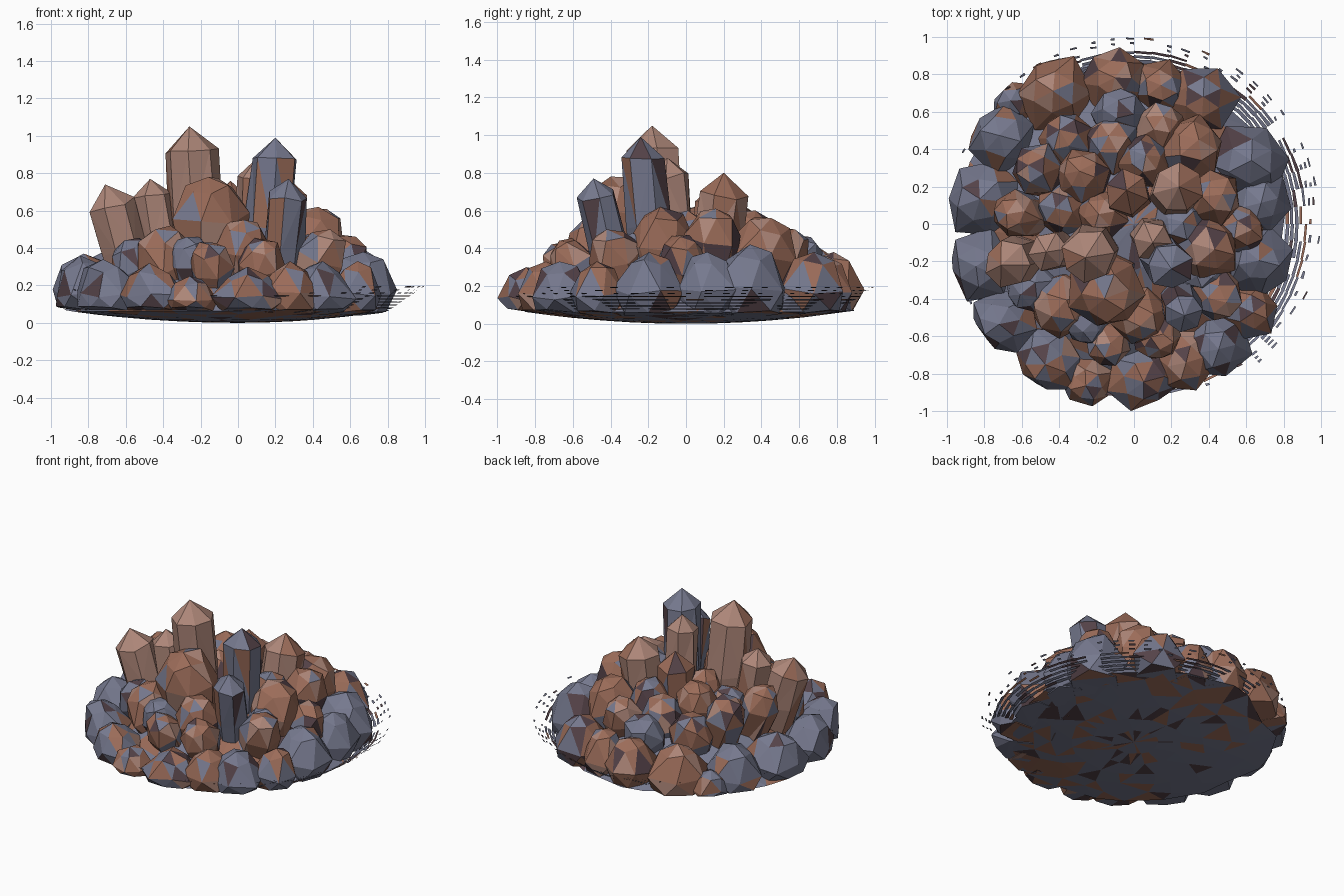
import bpy, bmesh, math, random
from mathutils import Vector

if "Cube" in bpy.data.objects:
    bpy.data.objects.remove(bpy.data.objects["Cube"])

random.seed(7)


def material(name, rgb):
    m = bpy.data.materials.new(name)
    m.diffuse_color = (*rgb, 1)
    m.use_nodes = True
    m.node_tree.nodes["Principled BSDF"].inputs["Base Color"].default_value = m.diffuse_color
    return m


MATS = [material("rust_stone", (0.33, 0.15, 0.10)),
        material("slate_stone", (0.18, 0.19, 0.27)),
        material("dark_stone", (0.09, 0.055, 0.065)),
        material("pale_stone", (0.42, 0.24, 0.19))]


def finish(bm, name, weights):
    """Turn a bmesh into a flat shaded object with patchy stone colours."""
    me = bpy.data.meshes.new(name)
    for f in bm.faces:
        f.material_index = random.choices(range(4), weights)[0]
    bm.to_mesh(me)
    bm.free()
    for m in MATS:
        me.materials.append(m)
    ob = bpy.data.objects.new(name, me)
    bpy.context.collection.objects.link(ob)


def bowl(r):
    return 0.07 * (r / 0.9) ** 2


def loft(bm, rings, tip):
    """Skin a list of vertex rings and close the top with a tip."""
    n = len(rings[0])
    for a, b in zip(rings, rings[1:]):
        for i in range(n):
            j = (i + 1) % n
            bm.faces.new((a[i], a[j], b[j], b[i]))
    for i in range(n):
        bm.faces.new((rings[-1][i], rings[-1][(i + 1) % n], tip))


def crystal(name, x, y, r, top, tone, tip=None, rim=False):
    """Faceted stone with a pointed or blunt head; rim stones sit upright."""
    tall = tip is not None
    k, lean = (0.85, 1) if tall else (1.0, 1.03) if rim else (0.72, 1.05)
    end = Vector((*(tip or (x * lean, y * lean)), top))
    base = Vector((x * k, y * k, 0.03 if rim else 0.06))
    axis = end - base
    length = axis.length
    axis.normalize()
    u = axis.cross(Vector((0, 1, 0))).normalized()
    v = axis.cross(u)
    n = random.choice((6, 7))
    if tall:
        prof = [(0, 0.75), (length * 0.5, 1.0), (length - r * 0.85, 0.95)]
    elif rim:
        prof = [(0, 0.9), (length * 0.42, 1.12), (length - 0.3 * r, 0.62)]
    else:
        prof = [(0, 0.8), (max(length - 1.15 * r, 0.06), 1.1),
                (length - 0.28 * r, 0.68)]
    phase = random.random() * 6.28
    bm = bmesh.new()
    rings = []
    for q, (d, s) in enumerate(prof):
        ring = []
        for i in range(n):
            a = phase + math.tau * (i + (0 if tall else q * 0.4)) / n
            rad = r * s * random.uniform(0.9, 1.1)
            dd = d + random.uniform(-0.12, 0.12) * r
            p = base + axis * dd + (u * math.cos(a) + v * math.sin(a)) * rad
            h = math.hypot(p.x, p.y)
            lim = 1.0 if p.x < 0 else 0.95
            if h > lim:
                p.x, p.y, h = p.x * lim / h, p.y * lim / h, lim
            p.z = max(p.z, bowl(h) + 0.002)
            ring.append(bm.verts.new(p))
        rings.append(ring)
    loft(bm, rings, bm.verts.new(end))
    bm.faces.new(rings[0][::-1])
    bmesh.ops.triangulate(bm, faces=[f for f in bm.faces if len(f.verts) > 3])
    bmesh.ops.recalc_face_normals(bm, faces=bm.faces)
    finish(bm, name, {"b": (7, 1.3, 0.8, 2), "s": (0.5, 9, 0.6, 0),
                      "m": (4, 4, 1.5, 0.5), "p": (1, 0, 0, 9)}[tone])


# Tall pointed crystals: centre, radius, height, tone, tip
for i, c in enumerate([
        (-0.23, -0.14, 0.15, 1.05, "p", (-0.26, -0.18)),
        (0.15, -0.18, 0.13, 0.99, "s", (0.20, -0.24)),
        (-0.63, -0.20, 0.13, 0.74, "p", (-0.71, -0.22)),
        (-0.42, -0.15, 0.11, 0.77, "p", (-0.47, -0.15)),
        (0.25, -0.40, 0.11, 0.77, "s", (0.27, -0.49)),
        (0.25, 0.14, 0.14, 0.80, "p", (0.24, 0.20)),
        (0.08, -0.04, 0.11, 0.88, "p", (0.10, -0.10)),
        (-0.02, 0.15, 0.13, 0.76, "b", (-0.04, 0.18))]):
    crystal(f"tall_crystal_{i + 1}", *c)

# Blunt stones of the upper mound
for i, c in enumerate([
        (-0.15, -0.38, 0.19, 0.78, "b"), (-0.65, 0.05, 0.12, 0.62, "b"),
        (0.41, -0.13, 0.17, 0.62, "b"), (0.45, 0.15, 0.14, 0.61, "b"),
        (-0.54, 0.30, 0.13, 0.60, "b"), (-0.28, 0.27, 0.13, 0.64, "b"),
        (0.06, 0.35, 0.13, 0.60, "m"), (0.33, 0.43, 0.17, 0.56, "b"),
        (-0.42, -0.47, 0.17, 0.50, "b"), (0.03, -0.52, 0.14, 0.55, "b"),
        (-0.38, 0.48, 0.14, 0.50, "m"), (-0.13, 0.45, 0.15, 0.55, "m"),
        (-0.15, -0.68, 0.12, 0.42, "b"), (0.13, -0.64, 0.12, 0.44, "b"),
        (0.47, -0.40, 0.14, 0.50, "b"), (0.15, 0.55, 0.13, 0.50, "b"),
        (0.60, -0.03, 0.13, 0.46, "m"), (-0.08, 0.63, 0.14, 0.46, "s"),
        (-0.58, -0.36, 0.13, 0.44, "s"), (-0.40, 0.08, 0.14, 0.56, "m"),
        (0.25, 0.01, 0.13, 0.60, "s"), (-0.18, 0.05, 0.13, 0.62, "b"),
        (0.40, -0.27, 0.11, 0.48, "s"), (-0.26, -0.55, 0.12, 0.46, "s")]):
    crystal(f"mound_stone_{i + 1}", *c)

# Low stones around the rim
for i, c in enumerate([
        (-0.80, 0.13, 0.19, 0.37, "s"), (-0.82, -0.22, 0.18, 0.36, "s"),
        (-0.70, 0.46, 0.18, 0.38, "s"), (-0.42, 0.69, 0.19, 0.40, "b"),
        (-0.64, 0.64, 0.12, 0.25, "m"), (-0.10, 0.76, 0.16, 0.38, "b"),
        (0.14, 0.72, 0.14, 0.36, "m"), (0.36, 0.66, 0.17, 0.38, "m"),
        (0.61, 0.33, 0.20, 0.42, "s"), (0.66, 0.11, 0.16, 0.38, "s"),
        (0.65, -0.19, 0.17, 0.38, "s"), (0.62, -0.46, 0.14, 0.33, "m"),
        (0.44, -0.65, 0.16, 0.33, "s"), (0.27, -0.72, 0.16, 0.33, "b"),
        (0.05, -0.82, 0.17, 0.30, "m"), (-0.25, -0.84, 0.13, 0.25, "b"),
        (-0.46, -0.73, 0.17, 0.32, "m"), (-0.70, -0.52, 0.17, 0.34, "s")]):
    crystal(f"rim_stone_{i + 1}", *c, rim=True)

# Shallow jagged bowl underside, closed above by a hidden mound core
bm = bmesh.new()
N = 22
rings = []
for q, (rad, z) in enumerate([(0.15, None), (0.3, None), (0.45, None), (0.6, None),
                              (0.73, None), (0.86, None), (0.72, 0.16),
                              (0.5, 0.33), (0.25, 0.45)]):
    ring = []
    for i in range(N):
        a = math.tau * (i + q * 0.5 + random.uniform(-0.3, 0.3)) / N
        p = rad * random.uniform(0.95, 1.05)
        ring.append(bm.verts.new((p * math.cos(a) - 0.06 * rad, p * math.sin(a),
                                  bowl(p) if z is None else z)))
    rings.append(ring)
loft(bm, rings, bm.verts.new((0, 0, 0.5)))
low = bm.verts.new((0, 0, 0))
for i in range(N):
    bm.faces.new((rings[0][(i + 1) % N], rings[0][i], low))
bmesh.ops.triangulate(bm, faces=bm.faces)
bmesh.ops.recalc_face_normals(bm, faces=bm.faces)
finish(bm, "bowl_base", (2.5, 7, 1, 0))

# Thin broken slivers stacked around the rim, fullest at the right and back
bm = bmesh.new()
LAYERS = 8
for k in range(LAYERS):
    f = k / (LAYERS - 1)
    rad, z = 0.81 + 0.175 * f, 0.075 + 0.115 * f
    for i in range(60):
        deg = i * 6
        off = abs((deg - 40 + 180) % 360 - 180)
        keep = (1.0 - 0.55 * f * f) if off < 95 else 0.5 - 0.42 * f
        if random.random() > keep:
            continue
        a0 = math.radians(deg)
        a1 = math.radians(deg + (6 if f < 0.7 else random.uniform(1.2, 3)))
        w = 0.018 * (1.2 - 0.5 * f)
        quad = [(rad, a0, 0), (rad + w * random.uniform(0.6, 1.2), a0, 0.006),
                (rad + w, a1, 0.006), (rad + 0.004, a1, 0)]
        bm.faces.new([bm.verts.new((min(r, 1) * math.cos(a), min(r, 1) * math.sin(a), z + dz))
                      for r, a, dz in quad])
finish(bm, "rim_slivers", (1, 8, 2, 0))
